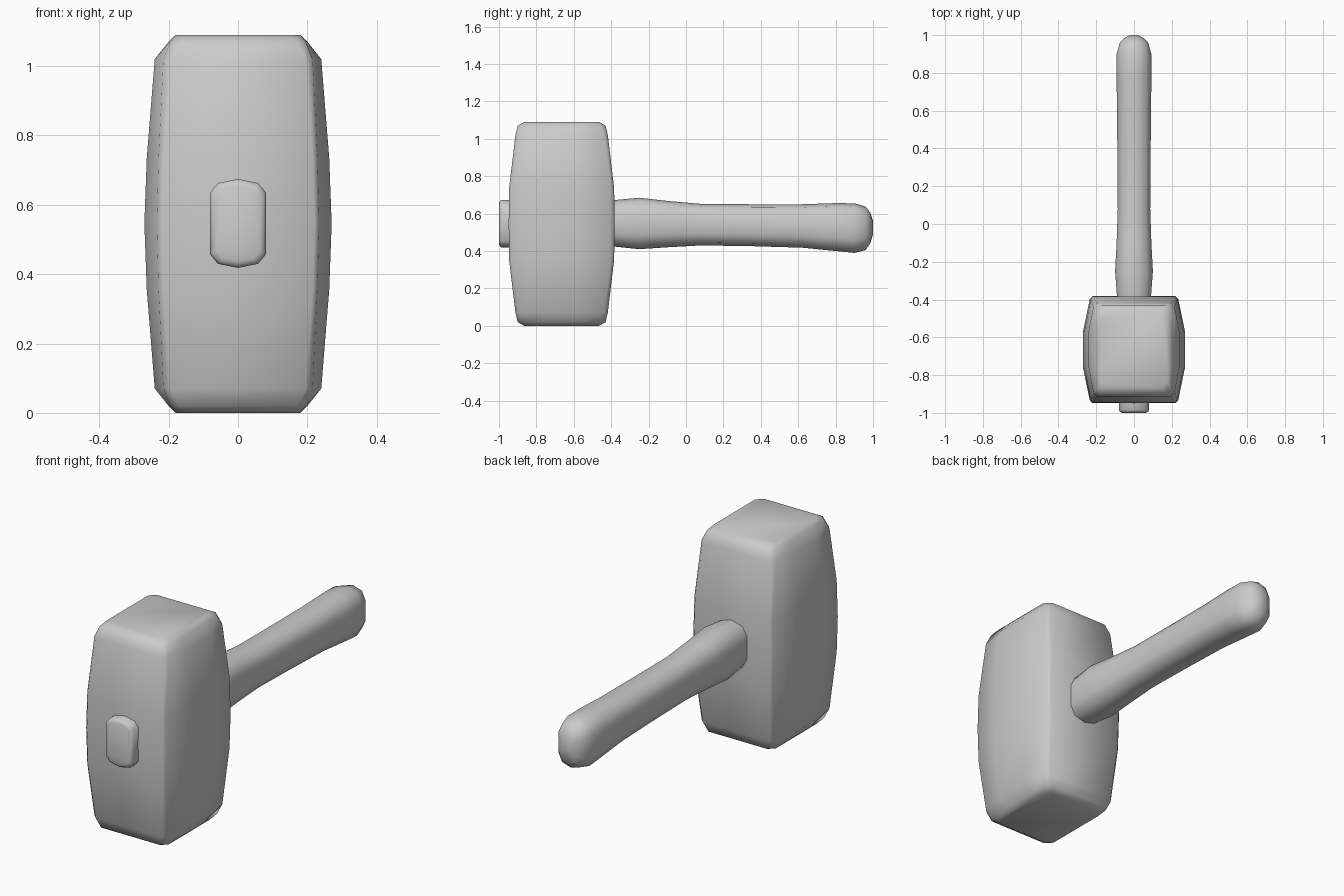
import bpy, bmesh, math

if "Cube" in bpy.data.objects:
    bpy.data.objects.remove(bpy.data.objects["Cube"])


def loft(name, rings, angle):
    """Skin a list of equal-length point rings, capping both ends."""
    bm = bmesh.new()
    loops = [[bm.verts.new(p) for p in ring] for ring in rings]
    n = len(loops[0])
    for a, b in zip(loops, loops[1:]):
        for i in range(n):
            j = (i + 1) % n
            bm.faces.new((a[i], a[j], b[j], b[i]))
    bm.faces.new(loops[0])
    bm.faces.new(loops[-1])
    bmesh.ops.recalc_face_normals(bm, faces=bm.faces)
    mesh = bpy.data.meshes.new(name)
    bm.to_mesh(mesh)
    bm.free()
    obj = bpy.data.objects.new(name, mesh)
    bpy.context.collection.objects.link(obj)
    bpy.ops.object.select_all(action='DESELECT')
    bpy.context.view_layer.objects.active = obj
    obj.select_set(True)
    bpy.ops.object.shade_smooth_by_angle(angle=math.radians(angle))
    return obj


def head_ring(z, side, corner, depth, bevel):
    """Block section with bulging sides and softened corners."""
    quarter = [(side, 0.095), (corner, depth - bevel), (corner - bevel, depth)]
    pts = quarter + [(-x, y) for x, y in reversed(quarter)]
    pts += [(-x, -y) for x, y in pts]
    return [(x, y - 0.665, z) for x, y in pts]


def oval_ring(y, half_x, low, high):
    """Ten-sided handle section with flat flanks and crowned top and bottom."""
    mid, h = (low + high) / 2, (high - low) / 2
    unit = [(0, 1), (0.7, 0.86), (1, 0.45), (1, -0.45), (0.7, -0.86),
            (0, -1), (-0.7, -0.86), (-1, -0.45), (-1, 0.45), (-0.7, 0.86)]
    return [(x * half_x, y, mid + z * h) for x, z in unit]


def peg_ring(y, inset):
    """Wedge-end section: upright block with clipped corners."""
    w, h = 0.08 - inset, 0.128 - inset
    unit = [(0, 1), (0.72, 0.91), (1, 0.7), (1, -0.7), (0.72, -0.91),
            (0, -1), (-0.72, -0.91), (-1, -0.7), (-1, 0.7), (-0.72, 0.91)]
    return [(x * w, y, 0.546 + z * h) for x, z in unit]


# Hammer head: half profile mirrored about its middle height
HEIGHT = 1.09
half = [(0.0, 0.18, 0.18, 0.20, 0.03),
        (0.02, 0.20, 0.195, 0.235, 0.025),
        (0.07, 0.24, 0.215, 0.247, 0.02),
        (0.355, 0.263, 0.229, 0.281, 0.014)]
middle = [(HEIGHT / 2, 0.27, 0.234, 0.283, 0.014)]
upper = [(HEIGHT - s[0],) + s[1:] for s in reversed(half)]
loft("hammer_head", [head_ring(*s) for s in half + middle + upper], 50)

# Handle: flared at the head, slim in the middle, swollen at the grip end
handle = [(-0.42, 0.088, 0.428, 0.668), (-0.385, 0.09, 0.424, 0.672),
          (-0.25, 0.10, 0.41, 0.685), (-0.10, 0.092, 0.42, 0.668),
          (0.08, 0.086, 0.43, 0.652), (0.35, 0.088, 0.426, 0.65),
          (0.62, 0.09, 0.418, 0.65), (0.80, 0.093, 0.40, 0.656),
          (0.90, 0.092, 0.39, 0.655), (0.96, 0.075, 0.405, 0.638),
          (0.985, 0.05, 0.44, 0.605), (1.0, 0.022, 0.49, 0.56)]
loft("handle", [oval_ring(*s) for s in handle], 70)

# Handle end showing through the front of the head
loft("handle_peg", [peg_ring(-0.92, 0), peg_ring(-0.985, 0),
                    peg_ring(-0.995, 0.007), peg_ring(-1.0, 0.018)], 70)
